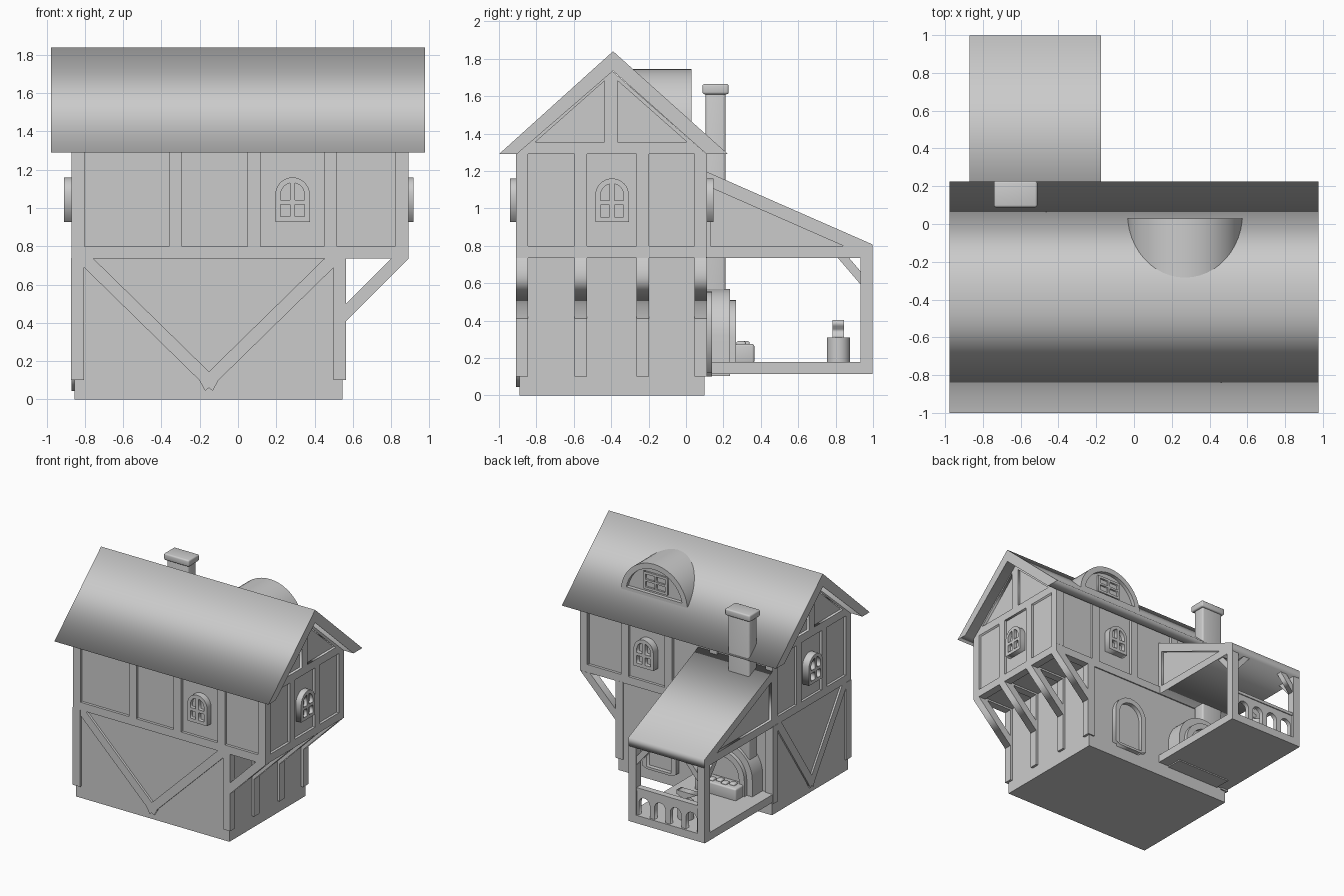
import bpy, bmesh, math
from math import pi, sin, cos
from mathutils import Matrix

if "Cube" in bpy.data.objects:
    bpy.data.objects.remove(bpy.data.objects["Cube"])

link = bpy.context.collection.objects.link


def smooth(ob):
    bpy.ops.object.select_all(action='DESELECT')
    ob.select_set(True)
    bpy.context.view_layer.objects.active = ob
    bpy.ops.object.shade_smooth_by_angle(angle=math.radians(35))


def box(name, x0, x1, y0, y1, z0, z1, bevel=0):
    bm = bmesh.new()
    m = Matrix.Translation(((x0 + x1) / 2, (y0 + y1) / 2, (z0 + z1) / 2)) @ \
        Matrix.Diagonal((x1 - x0, y1 - y0, z1 - z0, 1))
    bmesh.ops.create_cube(bm, size=1, matrix=m)
    if bevel:
        bmesh.ops.bevel(bm, geom=bm.edges[:], offset=bevel, segments=3, profile=0.5, affect='EDGES')
    me = bpy.data.meshes.new(name)
    bm.to_mesh(me)
    bm.free()
    ob = bpy.data.objects.new(name, me)
    link(ob)
    if bevel:
        smooth(ob)
    return ob


def plate(name, loops, a, b, axis, round_=False):
    """Extruded outline with holes; axis 'y': loops in x,z   axis 'x': loops in y,z."""
    cu = bpy.data.curves.new(name, 'CURVE')
    cu.dimensions, cu.fill_mode, cu.extrude = '2D', 'BOTH', abs(b - a) / 2
    for pts in loops:
        s = cu.splines.new('POLY')
        s.points.add(len(pts) - 1)
        s.use_cyclic_u = True
        for p, (u, v) in zip(s.points, pts):
            p.co = (u, v, 0, 1)
    tmp = bpy.data.objects.new(name + "_tmp", cu)
    link(tmp)
    bpy.context.view_layer.update()
    me = bpy.data.meshes.new_from_object(tmp.evaluated_get(bpy.context.evaluated_depsgraph_get()))
    bpy.data.objects.remove(tmp)
    c = (a + b) / 2
    if axis == 'y':
        m = Matrix(((1, 0, 0, 0), (0, 0, -1, c), (0, 1, 0, 0), (0, 0, 0, 1)))
    else:
        m = Matrix(((0, 0, 1, c), (1, 0, 0, 0), (0, 1, 0, 0), (0, 0, 0, 1)))
    bm = bmesh.new()
    bm.from_mesh(me)
    bm.transform(m)
    bmesh.ops.remove_doubles(bm, verts=bm.verts[:], dist=1e-4)
    bmesh.ops.recalc_face_normals(bm, faces=bm.faces[:])
    bm.to_mesh(me)
    bm.free()
    me.name = name
    ob = bpy.data.objects.new(name, me)
    link(ob)
    if round_:
        smooth(ob)
    return ob


def arc(cu, cv, r, a0=0, a1=pi, n=16):
    return [(cu + r * cos(a0 + (a1 - a0) * i / n), cv + r * sin(a0 + (a1 - a0) * i / n)) for i in range(n + 1)]


def arch(c, z0, zs, r, n=16):
    return [(c - r, z0), (c + r, z0)] + arc(c, zs, r, n=n)


def rect(u0, u1, v0, v1):
    return [(u0, v0), (u1, v0), (u1, v1), (u0, v1)]


# walls
box("lower_wall", -0.855, 0.545, -0.89, 0.10, 0, 0.75)
box("upper_wall", -0.85, 0.868, -0.888, 0.088, 0.75, 1.31)

# upper storey timber frame
XS = [-0.87, -0.36, 0.05, 0.45, 0.82]
YS = [-0.91, -0.595, -0.265, 0.045]
for n, (y0, y1) in {"front": (-0.91, -0.845), "back": (0.045, 0.11)}.items():
    box(n + "_sill_beam", -0.87, 0.89, y0, y1, 0.735, 0.80)
    for x in XS:
        box(n + "_upper_post", x, x + 0.068, y0, y1, 0.80, 1.30)
for n, (x0, x1) in {"left": (-0.87, -0.805), "right": (0.825, 0.89)}.items():
    box(n + "_sill_beam", x0, x1, -0.91, 0.11, 0.735, 0.80)
    for y in YS:
        box(n + "_upper_post", x0, x1, y, y + 0.066, 0.80, 1.30)

# lower corner posts, side posts, jetty joists and braces
for y in (YS[0], YS[-1]):
    box("left_corner_post", -0.873, -0.805, y, y + 0.066, 0.10, 0.74)
for y in YS:
    box("right_lower_post", 0.50, 0.565, y, y + 0.066, 0.10, 0.74)
    box("jetty_joist", 0.5, 0.88, y + 0.001, y + 0.065, 0.735, 0.80)
    plate("jetty_brace", [[(0.565, 0.41), (0.89, 0.735), (0.80, 0.735), (0.565, 0.50)]], y, y + 0.066, 'y')


# V-shaped timbers on the front and left walls
def vee(c, h):
    half = [(h, 0.69), (h, 0.74), (h - 0.045, 0.74)]
    tip = [(0.05, 0.10), (0.02, 0.045)]
    return [(c + u, z) for u, z in half] + [(c, 0.145)] + [(c - u, z) for u, z in half[::-1]] + \
        [(c - u, z) for u, z in tip] + [(c, 0.06)] + [(c + u, z) for u, z in tip[::-1]]


plate("front_v_brace", [vee(-0.152, 0.653)], -0.908, -0.88, 'y')
plate("left_v_brace", [vee(-0.3995, 0.445)], -0.87, -0.845, 'x')

# main roof and gables
C = -0.39
plate("main_roof", [[(-1.0, 1.29), (C, 1.84), (0.225, 1.29), (0.11, 1.29), (C, 1.735), (-0.905, 1.29)]],
      -0.978, 0.978, 'x')
tri = [(-0.91, 1.29), (0.11, 1.29), (-0.4, 1.74)]
holes = [[(-0.4 + s * u, z) for u, z in ((0.405, 1.355), (0.035, 1.355), (0.035, 1.682))] for s in (-1, 1)]
for n, s in (("left", -0.87), ("right", 0.89)):
    inner = s - math.copysign(0.022, s)
    plate(n + "_gable_frame", [tri] + holes, inner, s, 'x')
    plate(n + "_gable_wall", [tri], inner - math.copysign(0.02, s), inner, 'x')


# arched windows
def window(name, c, a, b, axis):
    panes = []
    for s in (-1, 1):
        panes.append(rect(c + s * 0.013, c + s * 0.062, 0.955, 1.018))
        q = [(0.013, 1.043), (0.062, 1.043)] + [(max(u, 0.013), v) for u, v in arc(0, 1.07, 0.062, 0.05, 1.36, 6)]
        panes.append([(c + s * u, v) for u, v in q])
    plate(name + "_frame", [arch(c, 0.928, 1.07, 0.09)] + panes, a, b, axis)
    plate(name + "_glass", [arch(c, 0.94, 1.07, 0.08)], a, a + (b - a) * 0.45, axis)


window("front_window", 0.285, -0.885, -0.94, 'y')
window("back_window", 0.285, 0.085, 0.148, 'y')
window("right_window", -0.395, 0.865, 0.917, 'x')
window("left_window", -0.395, -0.845, -0.91, 'x')

# back door surround
plate("door_frame", [arch(0.15, 0.12, 0.40, 0.155), arch(0.15, 0.10, 0.40, 0.112)], 0.095, 0.14, 'y')
plate("door_leaf", [arch(0.15, 0.12, 0.40, 0.115)], 0.09, 0.105, 'y')

# half-round dormer with recessed window
DX, DZ, R = 0.27, 1.44, 0.305
plate("dormer_body", [arc(DX, DZ, R, n=24)], -0.30, 0.0, 'y', True)
hole = arc(DX, DZ, R - 0.045, 0.2, pi - 0.2, 24)
plate("dormer_rim", [arc(DX, DZ, R, n=24), hole], -0.001, 0.03, 'y', True)
plate("dormer_window", [rect(DX - 0.11, DX + 0.11, 1.51, 1.655),
                        rect(DX - 0.09, DX - 0.008, 1.53, 1.575), rect(DX + 0.008, DX + 0.09, 1.53, 1.575),
                        rect(DX - 0.09, DX - 0.008, 1.592, 1.635), rect(DX + 0.008, DX + 0.09, 1.592, 1.635)],
      -0.001, 0.015, 'y')

# porch roof, floor, posts and braces
PL, PR = -0.87, -0.175
prof = [(0.09, 1.205), (0.998, 0.807), (0.998, 0.735), (0.09, 0.735)]
plate("porch_roof", [prof], PL + 0.022, PR - 0.022, 'x')
for a, b in ((PL, PL + 0.022), (PR - 0.022, PR)):
    plate("porch_gable_frame", [prof, [(0.13, 0.80), (0.13, 1.112), (0.84, 0.80)]], a, b, 'x')
box("porch_floor", PL, PR, 0.09, 0.998, 0.115, 0.18)
brace = [(0.12, 0.735), (0.06, 0.735), (0, 0.665), (0, 0.595)]
for x, s, u in ((PL, 1, PL + 0.066), (PR - 0.066, -1, PR - 0.066)):
    box("porch_post", x, x + 0.066, 0.932, 0.998, 0.13, 0.74)
    plate("porch_side_brace", [[(0.932 - d, z) for d, z in brace]], x + 0.01, x + 0.056, 'x')
    plate("porch_back_brace", [[(u + s * d, z) for d, z in brace]], 0.942, 0.988, 'y')

# arcaded railing
x0, x1, N = PL + 0.06, PR - 0.06, 4
pitch = (x1 - x0) / N
plate("porch_railing", [rect(x0, x1, 0.16, 0.385)] +
      [arch(x0 + pitch * (i + 0.5), 0.17, 0.28, 0.05, 12) for i in range(N)], 0.945, 0.982, 'y')
box("porch_handrail", x0, x1, 0.938, 0.99, 0.38, 0.405)

# chimney and forge
box("chimney_stack", -0.725, -0.53, 0.105, 0.212, 0.15, 1.63, 0.015)
box("chimney_cap", -0.742, -0.512, 0.088, 0.228, 1.61, 1.665, 0.012)
FX = -0.52
plate("forge_body", [arch(FX, 0.105, 0.32, 0.25, 20)], 0.09, 0.235, 'y', True)
plate("forge_arch", [arch(FX, 0.17, 0.31, 0.20, 20), arch(FX, 0.175, 0.31, 0.15, 20)], 0.234, 0.268, 'y', True)
box("forge_hearth", FX - 0.19, FX + 0.19, 0.23, 0.365, 0.17, 0.275, 0.012)
for i in range(5):
    x = FX - 0.12 + i * 0.06
    box("coal", x - 0.025, x + 0.025, 0.27 + 0.02 * (i % 2), 0.32 + 0.02 * (i % 2), 0.25, 0.29, 0.01)

# anvil on a stump
AX, AY = -0.57, 0.815
for n, r, z0, z1 in (("stump", 0.062, 0.17, 0.31),):
    bm = bmesh.new()
    bmesh.ops.create_cone(bm, cap_ends=True, segments=20, radius1=r, radius2=r, depth=z1 - z0,
                          matrix=Matrix.Translation((AX, AY, (z0 + z1) / 2)))
    me = bpy.data.meshes.new(n)
    bm.to_mesh(me)
    bm.free()
    ob = bpy.data.objects.new(n, me)
    link(ob)
    smooth(ob)
plate("anvil", [[(AX - 0.05, 0.305), (AX + 0.05, 0.305), (AX + 0.05, 0.325), (AX + 0.025, 0.335),
                 (AX + 0.025, 0.355), (AX + 0.065, 0.37), (AX + 0.065, 0.402), (AX - 0.12, 0.402),
                 (AX - 0.06, 0.37), (AX - 0.025, 0.355), (AX - 0.025, 0.335), (AX - 0.05, 0.325)]],
      AY - 0.031, AY + 0.031, 'y')
